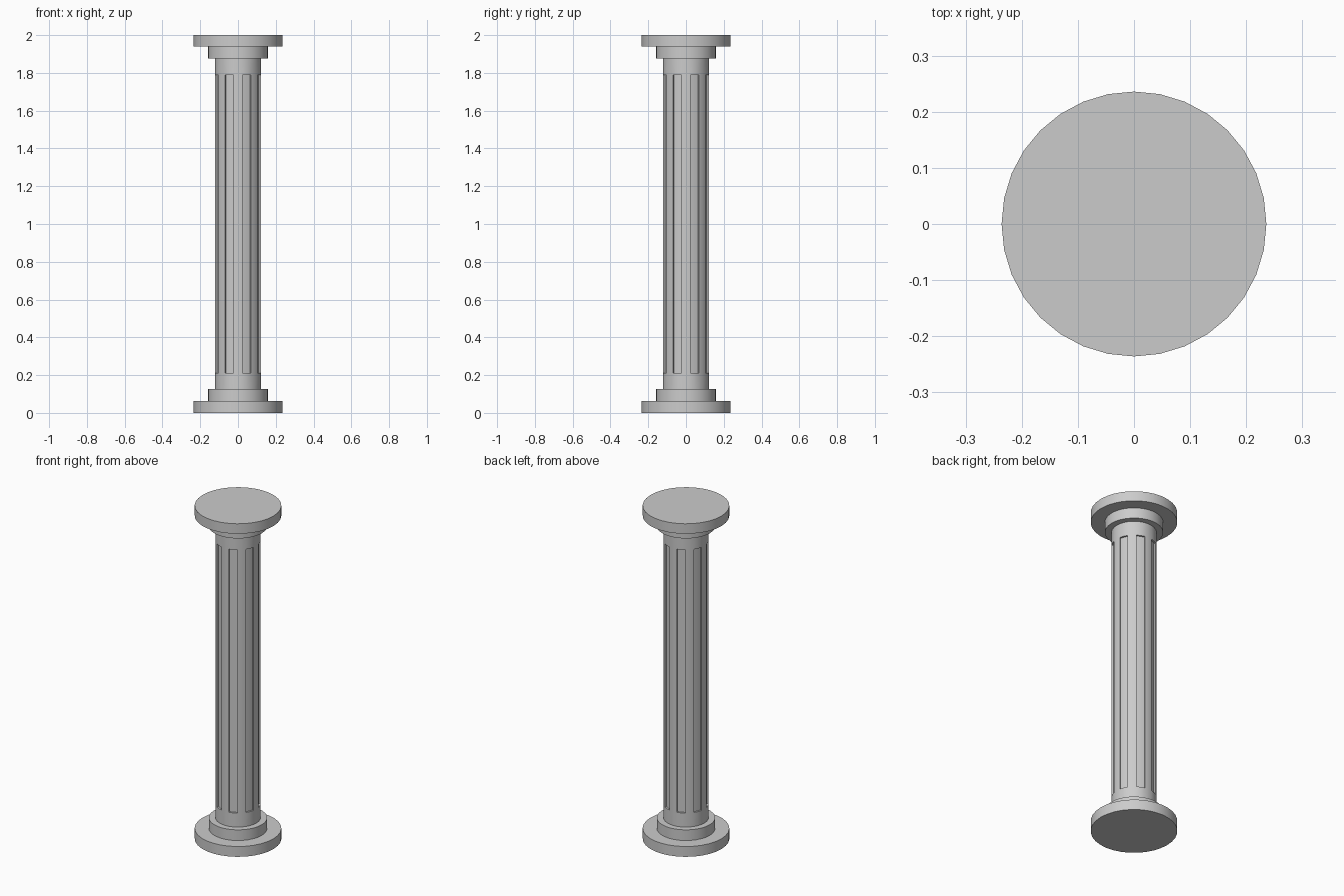
import bpy, bmesh
from math import sin, cos, pi, radians
from mathutils import Vector

if "Cube" in bpy.data.objects:
    bpy.data.objects.remove(bpy.data.objects["Cube"])

SIDES = 32
FLUTE_DEPTH = 0.01

# stepped half profile (radius, height), bottom to top
PROFILE = [(0.236, 0), (0.236, 0.062), (0.159, 0.062), (0.159, 0.126),
           (0.123, 0.126), (0.123, 0.21), (0.123, 1.79), (0.123, 1.876),
           (0.159, 1.876), (0.159, 1.94), (0.236, 1.94), (0.236, 2.0)]
FLUTED_BAND = 5

bm = bmesh.new()

# turned column body
rings = [[bm.verts.new((r * cos(2 * pi * i / SIDES), r * sin(2 * pi * i / SIDES), z))
          for i in range(SIDES)] for r, z in PROFILE]
bands = []
for a, b in zip(rings, rings[1:]):
    bands.append([bm.faces.new((a[i], a[(i + 1) % SIDES], b[(i + 1) % SIDES], b[i]))
                  for i in range(SIDES)])
bm.faces.new(rings[0][::-1])
bm.faces.new(rings[-1])

# eight sunk flutes, each two facets wide
for k in range(8):
    first = 4 * k + 1
    faces = bands[FLUTED_BAND][first:first + 2]
    angle = 2 * pi * (first + 1) / SIDES
    ext = bmesh.ops.extrude_face_region(bm, geom=faces)
    verts = [g for g in ext["geom"] if isinstance(g, bmesh.types.BMVert)]
    bmesh.ops.translate(bm, verts=verts,
                        vec=Vector((cos(angle), sin(angle), 0)) * -FLUTE_DEPTH)
    leftover = [f for f in faces if f.is_valid]
    if leftover:
        bmesh.ops.delete(bm, geom=leftover, context='FACES')

bmesh.ops.recalc_face_normals(bm, faces=bm.faces)
mesh = bpy.data.meshes.new("fluted_column")
bm.to_mesh(mesh)
bm.free()

column = bpy.data.objects.new("fluted_column", mesh)
bpy.context.collection.objects.link(column)
bpy.context.view_layer.objects.active = column
column.select_set(True)
bpy.ops.object.shade_smooth_by_angle(angle=radians(30))
